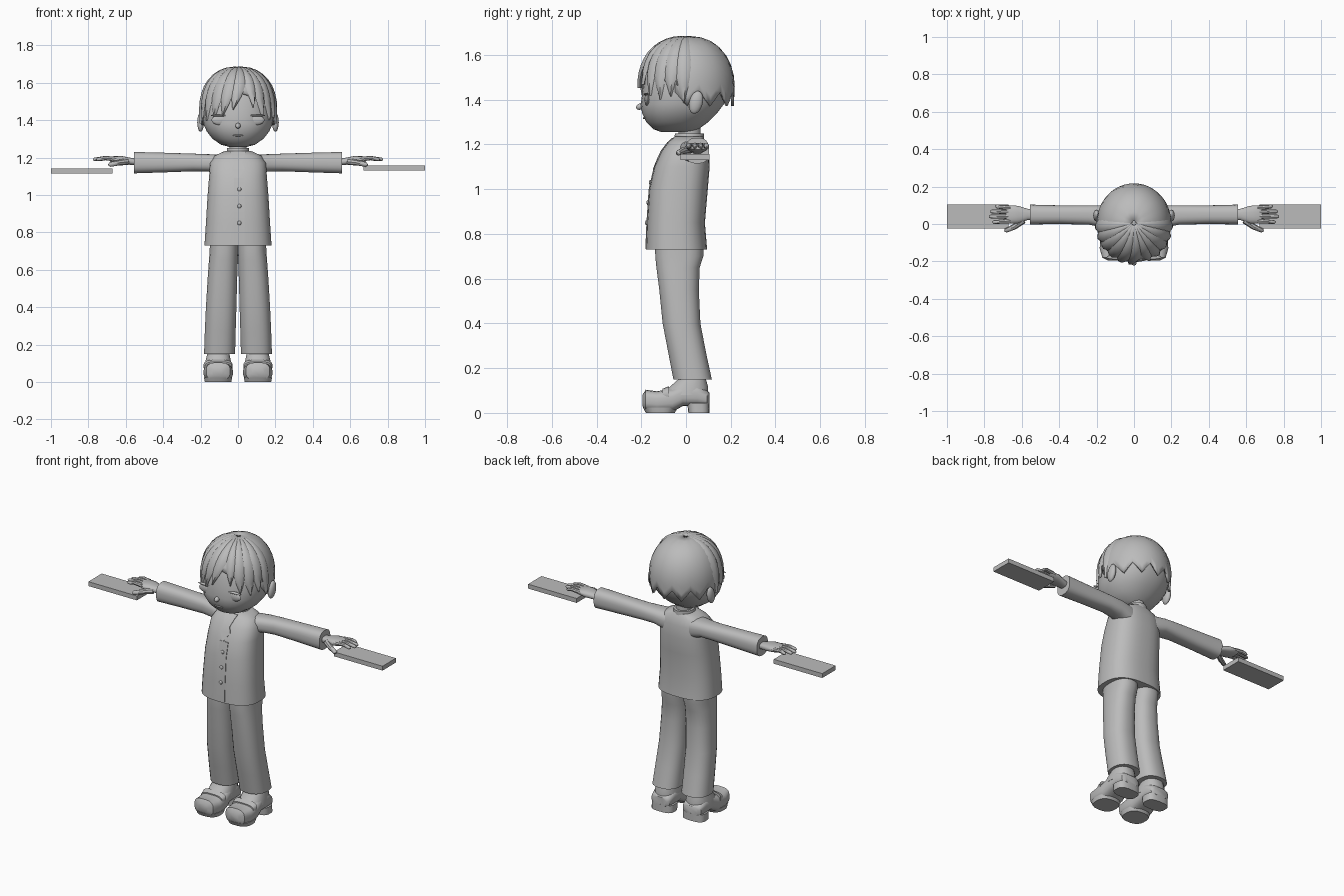
import bpy, bmesh
from math import sin, cos, pi, radians, copysign
from mathutils import Vector, Matrix

if "Cube" in bpy.data.objects:
    bpy.data.objects.remove(bpy.data.objects["Cube"])

GREY = (0.5, 0.5, 0.5, 1)
clay = bpy.data.materials.new("plain grey")
clay.use_nodes = True
clay.diffuse_color = GREY
clay.node_tree.nodes["Principled BSDF"].inputs["Base Color"].default_value = GREY


def finish(name, bm, angle=40):
    bmesh.ops.recalc_face_normals(bm, faces=bm.faces)
    mesh = bpy.data.meshes.new(name)
    bm.to_mesh(mesh)
    bm.free()
    mesh.materials.append(clay)
    ob = bpy.data.objects.new(name, mesh)
    bpy.context.collection.objects.link(ob)
    bpy.ops.object.select_all(action='DESELECT')
    ob.select_set(True)
    bpy.context.view_layer.objects.active = ob
    bpy.ops.object.shade_smooth_by_angle(angle=radians(angle))
    return ob


def skin(bm, rings, caps=True):
    """Bridge equal rings of points into a closed tube."""
    rows = [[bm.verts.new(p) for p in ring] for ring in rings]
    n = len(rows[0])
    for a, b in zip(rows, rows[1:]):
        for i in range(n):
            bm.faces.new((a[i], a[(i + 1) % n], b[(i + 1) % n], b[i]))
    if caps:
        bm.faces.new(rows[0])
        bm.faces.new(rows[-1])


def loft(name, axis, sections, power=2.3, n=24, side=1):
    """Sections are (position, low a, high a, low b, high b) along an axis."""
    rings = []
    for t, a0, a1, b0, b1 in sections:
        ring = []
        for i in range(n):
            ang = 2 * pi * (i + 0.5) / n
            c, s = cos(ang), sin(ang)
            a = (a0 + a1) / 2 + (a1 - a0) / 2 * copysign(abs(c) ** (2 / power), c)
            b = (b0 + b1) / 2 + (b1 - b0) / 2 * copysign(abs(s) ** (2 / power), s)
            p = {'x': (t, a, b), 'y': (a, t, b), 'z': (a, b, t)}[axis]
            ring.append((p[0] * side, p[1], p[2]))
        rings.append(ring)
    bm = bmesh.new()
    skin(bm, rings)
    return finish(name, bm)


def ball(name, centre, radii, turn=0.0):
    bm = bmesh.new()
    m = Matrix.Translation(centre) @ Matrix.Rotation(turn, 4, 'X') @ Matrix.Diagonal((*radii, 1))
    bmesh.ops.create_uvsphere(bm, u_segments=16, v_segments=10, radius=1, matrix=m)
    return finish(name, bm)


def box(name, low, high):
    lo, hi = Vector(low), Vector(high)
    bm = bmesh.new()
    m = Matrix.Translation((lo + hi) / 2) @ Matrix.Diagonal((*(hi - lo), 1))
    bmesh.ops.create_cube(bm, size=1, matrix=m)
    return finish(name, bm, 20)


def finger(name, points, r0, r1, side):
    """Tapered round finger through the given points."""
    pts = [Vector((p[0] * side, p[1], p[2])) for p in points]
    d = (pts[-1] - pts[0]).normalized()
    u = d.cross(Vector((0, 0, 1))).normalized()
    v = d.cross(u)
    pts.append(pts[-1] + d * r1)
    rings = []
    for k, p in enumerate(pts):
        r = r0 + (r1 - r0) * k / (len(pts) - 1)
        r *= 0.4 if k == len(pts) - 1 else 1
        rings.append([p + (u * cos(i * pi / 4) + v * sin(i * pi / 4)) * r for i in range(8)])
    bm = bmesh.new()
    skin(bm, rings)
    return finish(name, bm)


# Coat
COAT = [(0.73, -0.18, 0.18, -0.18, 0.095), (0.85, -0.172, 0.172, -0.175, 0.085),
        (1.0, -0.163, 0.163, -0.165, 0.098), (1.1, -0.155, 0.155, -0.142, 0.106),
        (1.17, -0.15, 0.15, -0.11, 0.1), (1.21, -0.125, 0.125, -0.08, 0.09),
        (1.235, -0.07, 0.07, -0.052, 0.075)]
loft("coat", 'z', COAT, 2.6, 32)


def coat_front(z):
    for a, b in zip(COAT, COAT[1:]):
        if a[0] <= z <= b[0]:
            return a[3] + (b[3] - a[3]) * (z - a[0]) / (b[0] - a[0])
    return COAT[-1][3]


def coat_plate(name, rows, lift=0.004):
    """Thin plate lying on the coat front; rows are (z, left x, right x)."""
    rings = []
    for z, x0, x1 in rows:
        y = coat_front(z)
        rings.append([(x0, y + 0.004, z), (x1, y + 0.004, z), (x1, y - lift, z), (x0, y - lift, z)])
    bm = bmesh.new()
    skin(bm, rings)
    return finish(name, bm, 20)


coat_plate("coat_opening", [(z, -0.021, 0.035) for z in (0.732, 0.85, 1.0, 1.09)], 0.002)
coat_plate("neck_tie", [(1.09, -0.003, 0.003), (1.14, -0.033, 0.036), (1.17, -0.02, 0.022),
                        (1.21, -0.032, 0.034), (1.23, -0.04, 0.04)])
for z in (1.03, 0.94, 0.85):
    ball("coat_button", (0.007, coat_front(z) - 0.002, z), (0.011, 0.006, 0.011))
loft("collar", 'z', [(1.2, -0.066, 0.066, -0.056, 0.082), (1.25, -0.058, 0.058, -0.05, 0.08)], 2)
loft("neck", 'z', [(1.2, -0.045, 0.045, -0.035, 0.065), (1.32, -0.045, 0.045, -0.035, 0.065)], 2)

# Head and face
loft("head", 'z', [(1.255, -0.04, 0.04, -0.11, 0.03), (1.268, -0.09, 0.09, -0.145, 0.055),
                   (1.3, -0.137, 0.137, -0.178, 0.1), (1.34, -0.168, 0.168, -0.197, 0.14),
                   (1.38, -0.186, 0.186, -0.203, 0.17), (1.43, -0.192, 0.192, -0.196, 0.19),
                   (1.5, -0.19, 0.19, -0.188, 0.2), (1.58, -0.165, 0.165, -0.155, 0.18),
                   (1.65, -0.1, 0.1, -0.1, 0.1)], 2.2, 36)
ball("nose", (0, -0.204, 1.37), (0.014, 0.02, 0.014), 0.4)
ball("mouth", (0, -0.187, 1.318), (0.028, 0.006, 0.005))
for side, word in ((1, "left"), (-1, "right")):
    ball(word + "_eye", (side * 0.092, -0.174, 1.4), (0.05, 0.012, 0.027))
    ball(word + "_eyelid", (side * 0.094, -0.178, 1.425), (0.052, 0.012, 0.006))
    ball(word + "_ear", (side * 0.2, 0.045, 1.388), (0.018, 0.03, 0.052), -0.25)


# Hair: a dome addressed by azimuth from the front and angle from the crown
def dome(az, ang, grow=0.0):
    a = radians(az)
    if ang <= 90:
        h, z = sin(radians(ang)) ** 0.85, 1.46 + 0.225 * cos(radians(ang))
    else:
        h, z = 1 - (ang - 90) * 0.0008, 1.46 - (ang - 90) * 0.0035
    h += grow * 5
    return Vector((0.2 * h * sin(a), -0.213 * h * cos(a) + 0.005, z + grow * 0.7 * max(0, cos(radians(ang)))))


def hair_shell(name, az0, az1, steps, end_angle):
    """Solid shell over part of the dome whose hem follows end_angle(i)."""
    bm = bmesh.new()
    rows = []
    for i in range(steps + 1):
        az = az0 + (az1 - az0) * i / steps
        rows.append([bm.verts.new(dome(az, 2 + (end_angle(i) - 2) * k / 9)) for k in range(10)])
    for a, b in zip(rows, rows[1:]):
        for k in range(9):
            bm.faces.new((a[k], a[k + 1], b[k + 1], b[k]))
    ob = finish(name, bm)
    mod = ob.modifiers.new("thickness", 'SOLIDIFY')
    mod.thickness = 0.012
    return ob


hair_shell("back_hair", 75, 285, 28, lambda i: 115 if i % 4 == 2 else 97 if i % 4 == 0 else 106)
hair_shell("fringe_base", -82, 82, 16, lambda i: 66 + abs(i - 8) * 3)


def lock(name, az, sweep, width, end):
    """Pointed ridged strand running from the crown down the dome."""
    rings = []
    for k in range(11):
        t = k / 10
        ang = 4 + (end - 4) * t
        mid = az + sweep * t * t
        w = width * (1 if t < 0.5 else max(0.04, 1 - ((t - 0.5) / 0.5) ** 1.7))
        bulge = 0.002 + 0.008 * min(1, t * 2)
        rings.append([dome(mid - w, ang, -0.002), dome(mid - w * 0.4, ang, bulge * 0.8),
                      dome(mid + w * 0.4, ang, bulge), dome(mid + w, ang, -0.001),
                      dome(mid, ang, -0.006)])
    bm = bmesh.new()
    skin(bm, rings)
    return finish(name, bm, 50)


LOCKS = [(-84, -2, 11, 112), (-68, -2, 12, 104), (-52, -4, 12, 108), (-34, -6, 13, 106),
         (-14, -10, 13, 101), (6, -14, 13, 92), (22, 2, 11, 88), (36, 4, 12, 102),
         (52, 4, 12, 107), (68, 2, 12, 103), (84, 2, 11, 112)]
for values in LOCKS:
    lock("fringe_lock", *values)

# Limbs, hands, boards and shoes on both sides
for side, word in ((1, "left"), (-1, "right")):
    loft(word + "_sleeve", 'x', [(0.07, -0.05, 0.09, 1.09, 1.215), (0.16, -0.02, 0.1, 1.125, 1.218),
                                 (0.24, -0.004, 0.1, 1.126, 1.221), (0.4, 0, 0.1, 1.12, 1.226),
                                 (0.555, -0.003, 0.104, 1.115, 1.23)], 2.6, 24, side)
    loft(word + "_palm", 'x', [(0.53, 0.025, 0.075, 1.155, 1.195), (0.57, 0.02, 0.082, 1.16, 1.198),
                               (0.62, 0.003, 0.098, 1.165, 1.208), (0.665, 0.003, 0.1, 1.172, 1.207),
                               (0.685, 0.012, 0.094, 1.178, 1.202)], 2.4, 16, side)
    for y, tip_y, tip_x in ((0.016, 0.01, 0.75), (0.04, 0.04, 0.768), (0.064, 0.067, 0.762), (0.087, 0.094, 0.735)):
        finger(word + "_finger", [(0.66, y, 1.192), (0.71, (y + tip_y) / 2, 1.197), (tip_x, tip_y, 1.19)],
               0.013, 0.008, side)
    finger(word + "_thumb", [(0.59, 0.02, 1.178), (0.64, -0.015, 1.172), (0.685, -0.035, 1.162)], 0.018, 0.009, side)
    z = 1.13 if side > 0 else 1.115
    box(word + "_board", (min(side, side * 0.67), -0.025, z), (max(side, side * 0.67), 0.105, z + 0.027))

    loft(word + "_trouser_leg", 'z', [(0.15, 0.015, 0.182, -0.057, 0.116), (0.27, 0.012, 0.178, -0.08, 0.09),
                                      (0.4, 0.008, 0.172, -0.105, 0.065), (0.55, 0.004, 0.163, -0.12, 0.058),
                                      (0.65, 0, 0.156, -0.133, 0.062), (0.7, -0.002, 0.152, -0.138, 0.078),
                                      (0.78, -0.002, 0.15, -0.14, 0.08)], 2.4, 24, side)
    loft(word + "_shoe", 'y', [(-0.195, 0.07, 0.14, 0.03, 0.08), (-0.18, 0.042, 0.17, 0.01, 0.104),
                               (-0.13, 0.027, 0.184, 0.004, 0.097), (-0.06, 0.03, 0.182, 0.004, 0.11),
                               (-0.015, 0.036, 0.176, 0.03, 0.13), (0.05, 0.036, 0.176, 0.03, 0.13),
                               (0.095, 0.045, 0.168, 0.03, 0.1), (0.105, 0.06, 0.152, 0.035, 0.09)], 3, 20, side)
    loft(word + "_heel", 'z', [(0, 0.034, 0.178, 0.01, 0.106), (0.045, 0.034, 0.178, 0.005, 0.106)], 3, 20, side)
    loft(word + "_sole", 'z', [(0, 0.036, 0.178, -0.18, -0.05), (0.025, 0.03, 0.183, -0.193, -0.035)], 2.6, 24, side)
    loft(word + "_shoe_tongue", 'z', [(0.08, 0.035, 0.178, -0.1, 0.1), (0.115, 0.038, 0.174, -0.075, 0.1),
                                      (0.15, 0.045, 0.165, -0.035, 0.09), (0.175, 0.05, 0.16, -0.025, 0.085)], 2.4, 20, side)
    loft(word + "_shoe_strap", 'y', [(-0.105, 0.033, 0.178, 0.05, 0.108), (-0.075, 0.028, 0.184, 0.05, 0.12)], 3, 20, side)
